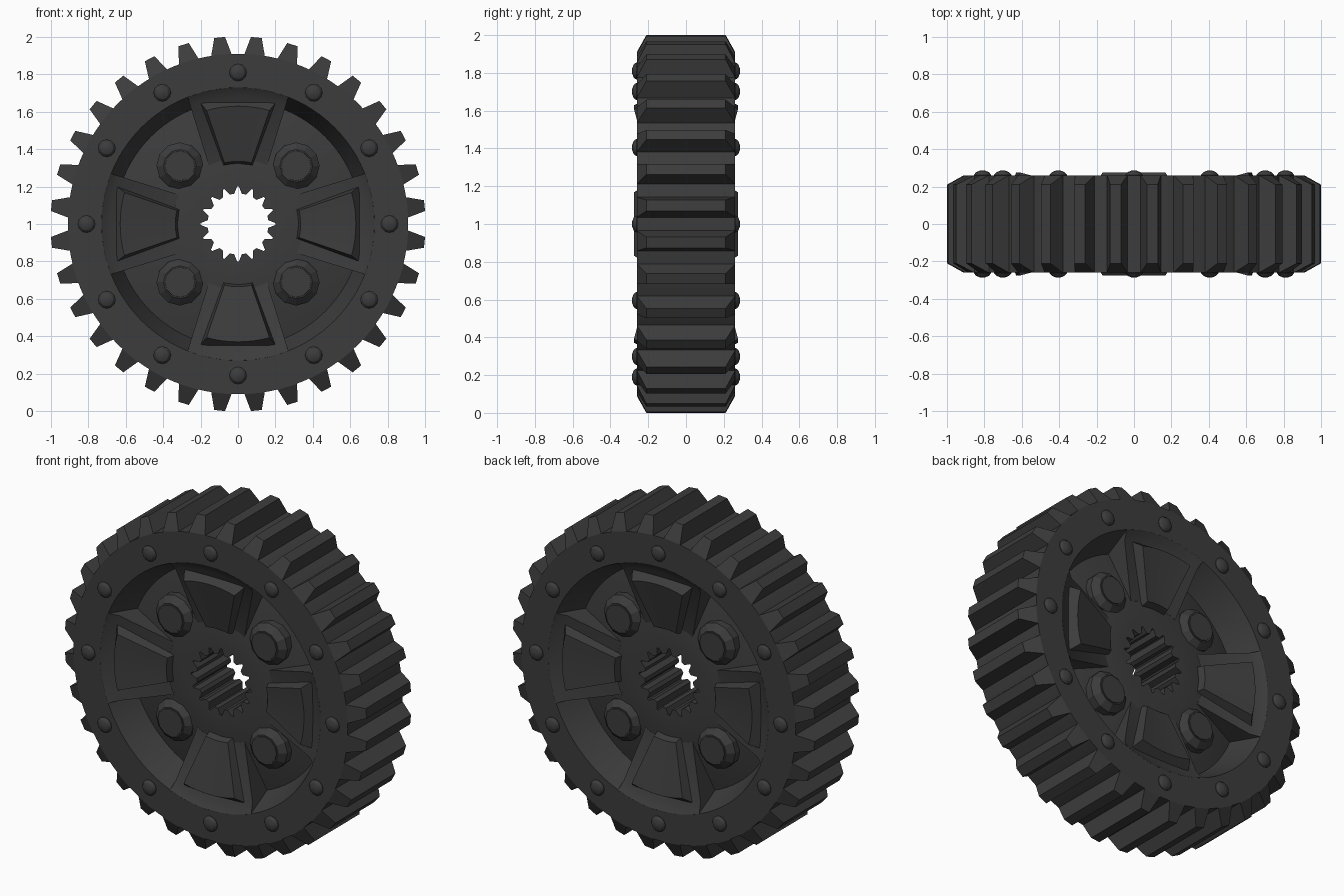
import bpy, bmesh, math

if "Cube" in bpy.data.objects:
    bpy.data.objects.remove(bpy.data.objects["Cube"])

iron = bpy.data.materials.new("dark iron")
iron.diffuse_color = (0.045, 0.045, 0.045, 1)
iron.use_nodes = True
iron.node_tree.nodes["Principled BSDF"].inputs["Base Color"].default_value = iron.diffuse_color


def polar(r, deg, y):
    """Point at radius r, clockwise angle from the top, depth y."""
    a = math.radians(deg)
    return (r * math.sin(a), y, 1 + r * math.cos(a))


def loft(bm, rings, closed=False):
    """Bridge closed loops of points; cap the ends unless the loft wraps round."""
    vs = [[bm.verts.new(p) for p in ring] for ring in rings]
    n = len(vs[0])
    for i in range(len(vs) if closed else len(vs) - 1):
        a, b = vs[i], vs[(i + 1) % len(vs)]
        for j in range(n):
            k = (j + 1) % n
            bm.faces.new((a[j], a[k], b[k], b[j]))
    if not closed:
        bm.faces.new(vs[0])
        bm.faces.new(vs[-1])


def finish(bm, name, smooth=True):
    bmesh.ops.recalc_face_normals(bm, faces=bm.faces)
    me = bpy.data.meshes.new(name)
    bm.to_mesh(me)
    bm.free()
    ob = bpy.data.objects.new(name, me)
    bpy.context.collection.objects.link(ob)
    me.materials.append(iron)
    if smooth:
        bpy.context.view_layer.objects.active = ob
        ob.select_set(True)
        bpy.ops.object.shade_smooth_by_angle(angle=math.radians(25))
        ob.select_set(False)


def sector(bm, centre, side, stations, cols=8):
    """Fan-shaped block; station = top (r, half angle, y) + bottom (r, half angle, y)."""
    rings = []
    for rt, ht, yt, rb, hb, yb in stations:
        ts = [2 * i / cols - 1 for i in range(cols + 1)]
        rings.append([polar(rt, centre + ht * t, side * yt) for t in ts] +
                     [polar(rb, centre + hb * t, side * yb) for t in reversed(ts)])
    loft(bm, rings)


def disc_stack(bm, r0, deg, side, profile, seg):
    """Small turned part on the wheel face; profile = (radius, y)."""
    cx, _, cz = polar(r0, deg, 0)
    loft(bm, [[(cx + r * math.cos(2 * math.pi * i / seg), side * y,
                cz + r * math.sin(2 * math.pi * i / seg)) for i in range(seg)]
              for r, y in profile])


# Wheel body: turned profile with outer rim, dished pockets, hub and bore
half = [(0.2, 0.16), (0.36, 0.16), (0.66, 0.08), (0.73, 0.26), (0.91, 0.26)]
profile = half + [(r, -y) for r, y in reversed(half)]
bm = bmesh.new()
loft(bm, [[polar(r, i * 360 / 96, y) for r, y in profile] for i in range(96)], closed=True)
finish(bm, "wheel_body")

# Outer teeth: tapered towards the tip and chamfered at both ends
bm = bmesh.new()
for i in range(32):
    a = math.radians((i + 0.5) * 11.25)
    rings = []
    for r, w, y in ((0.89, 0.057, 0.26), (0.91, 0.054, 0.26), (1.002, 0.029, 0.21)):
        rings.append([(r * math.sin(a) + u * math.cos(a), v,
                       1 + r * math.cos(a) - u * math.sin(a))
                      for u, v in ((-w, -y), (w, -y), (w, y), (-w, y))])
    loft(bm, rings)
finish(bm, "outer_teeth", False)

# Spline teeth pointing into the bore
bm = bmesh.new()
for i in range(16):
    c = (i + 0.5) * 22.5
    loft(bm, [[polar(0.205, c - 10.5, y), polar(0.163, c - 4, y),
               polar(0.163, c + 4, y), polar(0.205, c + 10.5, y)] for y in (-0.16, 0.16)])
finish(bm, "bore_splines", False)

# Four spokes and their raised wedge pads on each face
spokes, pads = bmesh.new(), bmesh.new()
for side in (-1, 1):
    for c in (0, 90, 180, 270):
        sector(spokes, c, side, [(r, h, y, r, h, 0.05) for r, h, y in
               ((0.35, 26.5, 0.161), (0.68, 22, 0.225), (0.73, 21.6, 0.26), (0.74, 21.6, 0.25))])
        sector(pads, c, side, [(0.335, 12.5, 0.2, 0.32, 14, 0.15),
                               (0.63, 15.5, 0.275, 0.685, 17.5, 0.21)])
finish(spokes, "spokes")
finish(pads, "spoke_pads")

# Bosses in the pockets and rivets round the rim, on each face
bosses, rivets = bmesh.new(), bmesh.new()
for side in (-1, 1):
    for c in (45, 135, 225, 315):
        disc_stack(bosses, 0.44, c, side, [(0.125, 0.08), (0.125, 0.155), (0.088, 0.19)], 12)
        disc_stack(bosses, 0.44, c, side, [(0.084, 0.17), (0.08, 0.195)], 12)
    for i in range(12):
        disc_stack(rivets, 0.81, i * 30, side,
                   [(0.047, 0.25), (0.046, 0.263), (0.034, 0.277), (0.014, 0.285)], 12)
finish(bosses, "pocket_bosses", False)
finish(rivets, "rim_rivets")
